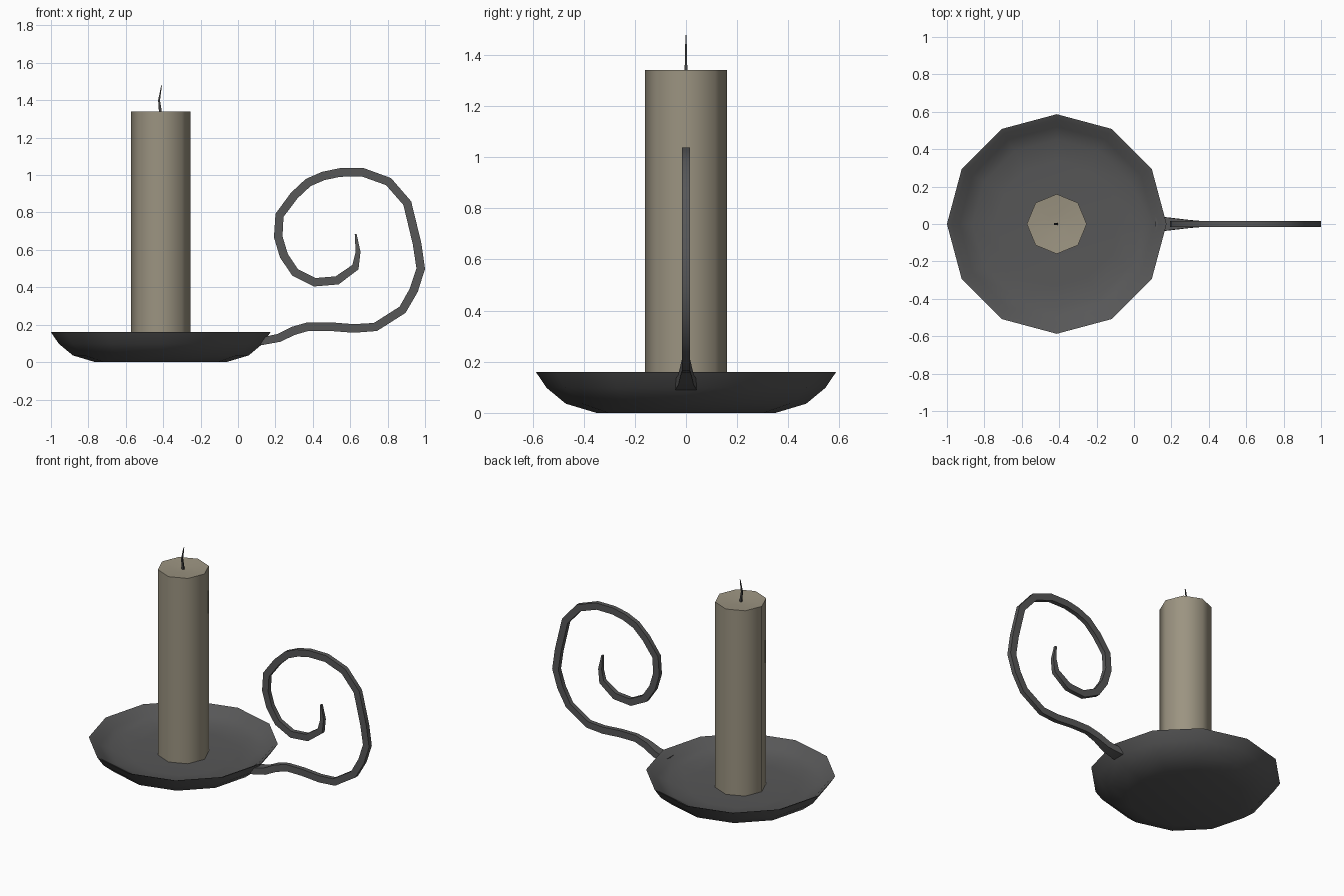
import bpy, bmesh, math
from mathutils import Vector

if "Cube" in bpy.data.objects:
    bpy.data.objects.remove(bpy.data.objects["Cube"])

CX = -0.413  # axis of dish and candle


def material(name, rgb):
    m = bpy.data.materials.new(name)
    m.diffuse_color = (*rgb, 1)
    m.use_nodes = True
    m.node_tree.nodes["Principled BSDF"].inputs["Base Color"].default_value = m.diffuse_color
    return m


iron = material("dark_iron", (0.095, 0.095, 0.096))
wax = material("tallow_wax", (0.33, 0.295, 0.22))
char = material("charred_wick", (0.05, 0.05, 0.05))


def finish(name, bm, mat, angle=50):
    bmesh.ops.recalc_face_normals(bm, faces=bm.faces)
    me = bpy.data.meshes.new(name)
    bm.to_mesh(me)
    bm.free()
    me.materials.append(mat)
    for p in me.polygons:
        p.use_smooth = True
    me.set_sharp_from_angle(angle=math.radians(angle))
    ob = bpy.data.objects.new(name, me)
    bpy.context.collection.objects.link(ob)
    return ob


def skin(name, rings, mat):
    """Bridge successive rings of points and cap both ends."""
    bm = bmesh.new()
    vs = [[bm.verts.new(p) for p in r] for r in rings]
    n = len(vs[0])
    for a, b in zip(vs, vs[1:]):
        for i in range(n):
            j = (i + 1) % n
            bm.faces.new((a[i], a[j], b[j], b[i]))
    bm.faces.new(vs[0])
    bm.faces.new(vs[-1])
    return finish(name, bm, mat)


def lathe(name, profile, sides, mat):
    step = 2 * math.pi / sides
    return skin(name, [[(CX + r * math.cos(i * step), r * math.sin(i * step), z)
                        for i in range(sides)] for r, z in profile], mat)


def sweep(name, path, mat):
    """Rectangular bar along an XZ path; points are (x, z, half width, half thickness)."""
    rings = []
    for k, (x, z, w, t) in enumerate(path):
        a, b = path[max(k - 1, 0)], path[min(k + 1, len(path) - 1)]
        d = Vector((b[0] - a[0], b[1] - a[1])).normalized()
        nx, nz = -d.y * t, d.x * t
        rings.append([(x + s * nx, y * w, z + s * nz)
                      for s, y in ((1, 1), (1, -1), (-1, -1), (-1, 1))])
    return skin(name, rings, mat)


# Shallow twelve-sided dish, outside then inside
lathe("dish", [(0.35, 0.0), (0.47, 0.036), (0.545, 0.098), (0.587, 0.16),
               (0.56, 0.148), (0.52, 0.112), (0.45, 0.085), (0.33, 0.075)], 12, iron)

# Eight-sided candle with a slightly sunken top
lathe("candle", [(0.16, 0.05), (0.16, 1.34), (0.05, 1.33)], 8, wax)

# Bent, tapering wick
sweep("wick", [(-0.413, 1.32, 0.006, 0.008), (-0.417, 1.355, 0.005, 0.007),
               (-0.422, 1.40, 0.004, 0.005), (-0.409, 1.478, 0.002, 0.002)], char)

# Curled handle, flared where it meets the dish
curl = [(0.375, 0.19), (0.49, 0.19), (0.62, 0.18), (0.735, 0.188), (0.88, 0.28),
        (0.94, 0.385), (0.977, 0.50), (0.957, 0.635), (0.905, 0.85), (0.805, 0.965),
        (0.67, 1.014), (0.545, 1.014), (0.455, 0.995), (0.375, 0.96), (0.30, 0.89),
        (0.222, 0.785), (0.215, 0.67), (0.245, 0.57), (0.305, 0.48), (0.41, 0.427),
        (0.53, 0.437)]
path = [(0.12, 0.11, 0.042, 0.02), (0.22, 0.13, 0.03, 0.022), (0.295, 0.167, 0.021, 0.023)]
path += [(x, z, 0.015, 0.023) for x, z in curl]
path += [(0.628, 0.508, 0.014, 0.02), (0.642, 0.59, 0.012, 0.013), (0.629, 0.685, 0.008, 0.005)]
sweep("handle", path, iron)
